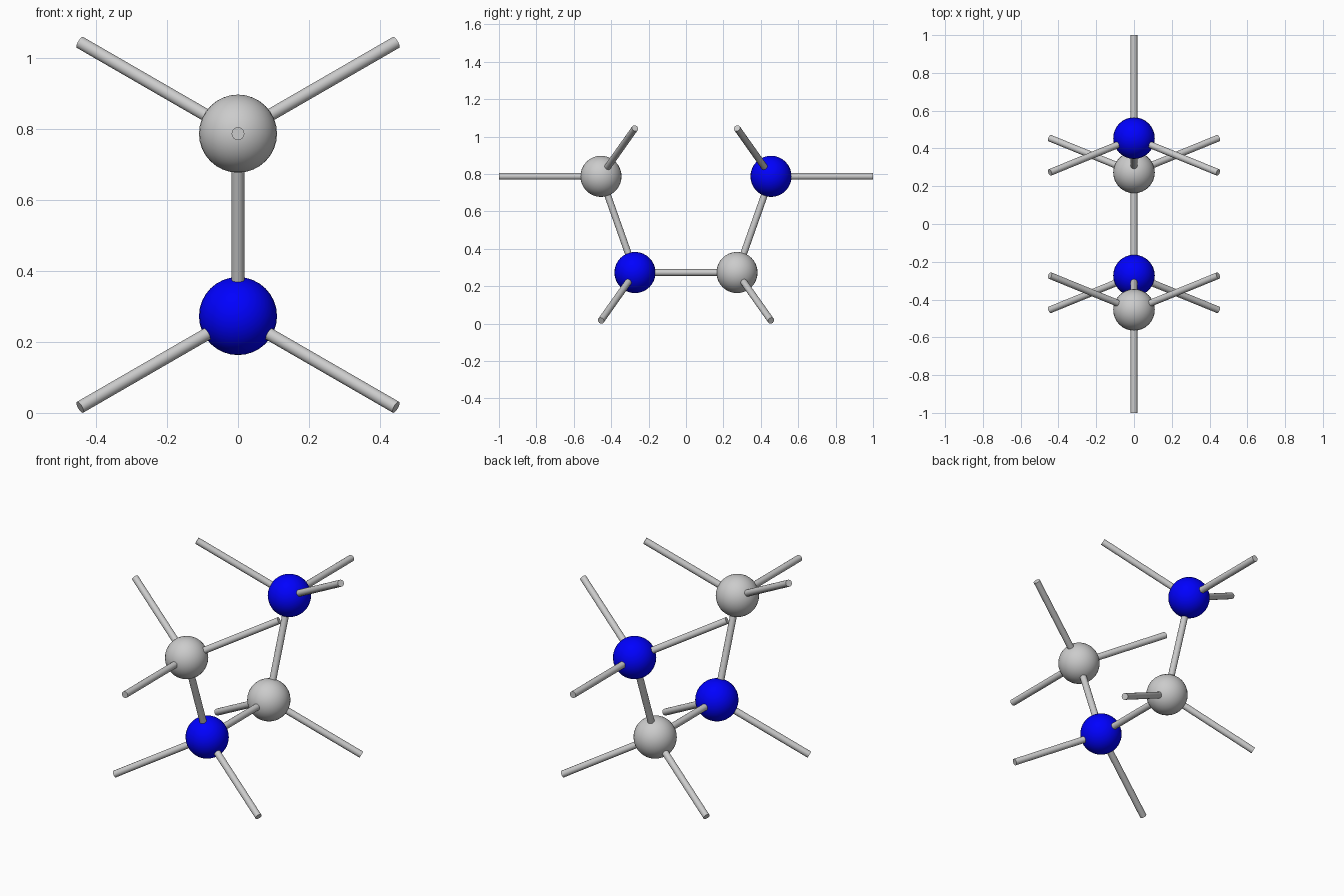
import bpy
from math import sqrt
from mathutils import Vector

if "Cube" in bpy.data.objects:
    bpy.data.objects.remove(bpy.data.objects["Cube"])

L = 2 / (11 / 3)          # bond length
ATOM_R, BOND_R = 0.11, 0.018
C, S = L / 3, L * sqrt(8) / 3          # tetrahedral offsets in the chain plane
HX, HZ = L * sqrt(2 / 3), L * sqrt(2) / 3   # side bond offsets
Z0 = HZ + BOND_R * 0.88   # height of the lower atoms

blue = bpy.data.materials.new("blue")
blue.diffuse_color = (0, 0, 1, 1)
blue.use_nodes = True
blue.node_tree.nodes["Principled BSDF"].inputs["Base Color"].default_value = blue.diffuse_color


def atom(name, pos, mat=None):
    bpy.ops.mesh.primitive_uv_sphere_add(segments=32, ring_count=16, radius=ATOM_R, location=pos)
    ob = bpy.context.object
    ob.name = name
    bpy.ops.object.shade_smooth()
    if mat:
        ob.data.materials.append(mat)


def bond(name, a, b):
    a, b = Vector(a), Vector(b)
    d = b - a
    bpy.ops.mesh.primitive_cylinder_add(vertices=16, radius=BOND_R, depth=d.length, location=(a + b) / 2)
    ob = bpy.context.object
    ob.name = name
    ob.rotation_mode = 'QUATERNION'
    ob.rotation_quaternion = d.to_track_quat('Z', 'Y')
    bpy.ops.object.shade_smooth_by_angle(angle=0.7)


# Two mirrored halves of the chain, with the colours swapped
for side, s in (("front", -1), ("back", 1)):
    low = Vector((0, s * L / 2, Z0))
    high = low + Vector((0, s * C, S))
    atom(side + "_lower_atom", low, blue if s < 0 else None)
    atom(side + "_upper_atom", high, blue if s > 0 else None)
    bond(side + "_chain_bond", low, high)
    bond(side + "_end_bond", high, high + Vector((0, s * L, 0)))
    # Splayed side bonds
    for hand, x in (("left", -HX), ("right", HX)):
        bond(f"{side}_lower_{hand}_bond", low, low + Vector((x, s * C, -HZ)))
        bond(f"{side}_upper_{hand}_bond", high, high + Vector((x, -s * C, HZ)))

# Bond joining the halves
bond("middle_bond", (0, -L / 2, Z0), (0, L / 2, Z0))
